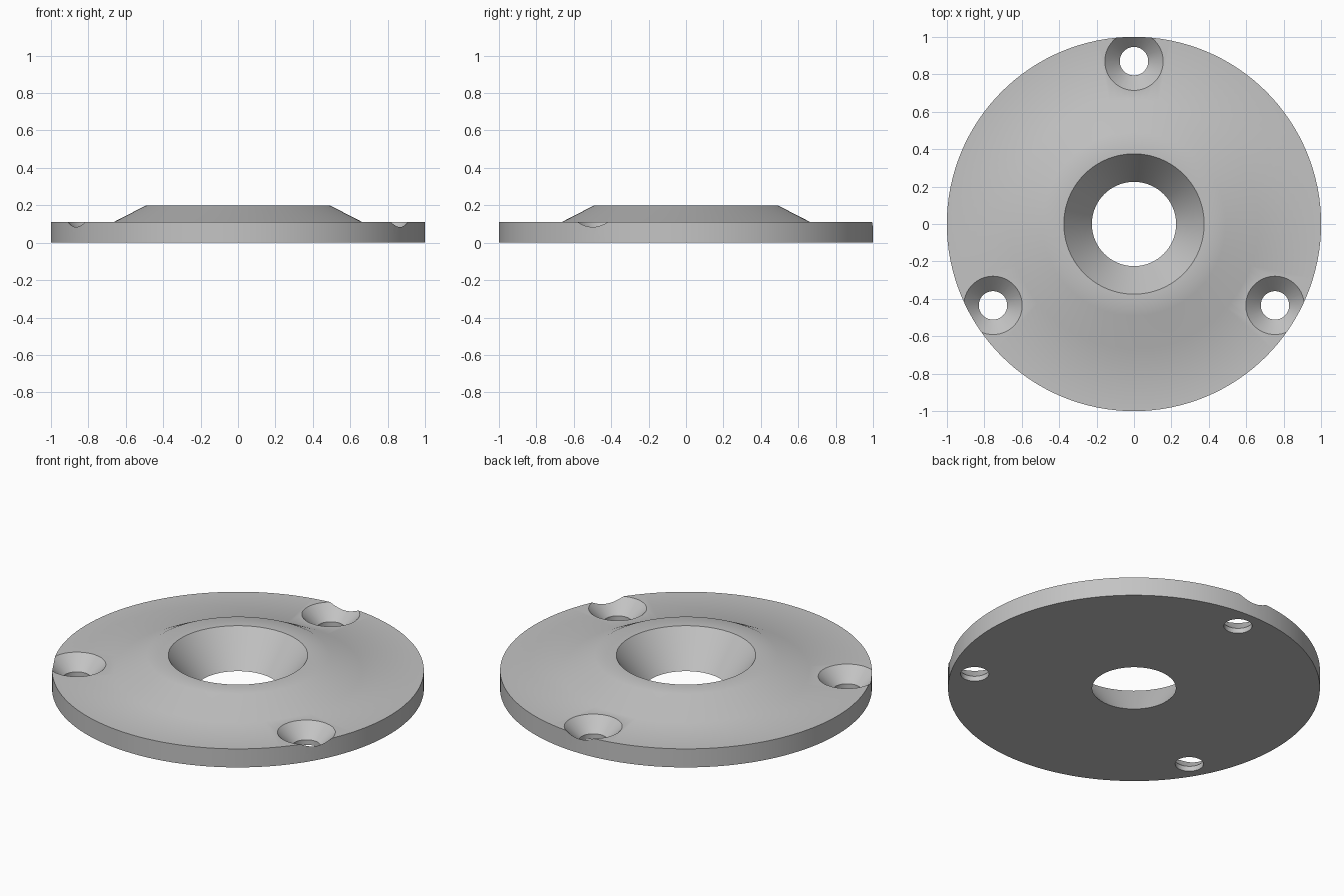
import bpy, bmesh, math

cube = bpy.data.objects.get("Cube")
if cube:
    bpy.data.objects.remove(cube, do_unlink=True)

grey = bpy.data.materials.new("plain grey")
grey.use_nodes = True
grey.diffuse_color = (0.55, 0.55, 0.55, 1)
grey.node_tree.nodes["Principled BSDF"].inputs["Base Color"].default_value = (0.55, 0.55, 0.55, 1)


def lathe(name, profile, steps, centre=(0, 0)):
    """Spin a closed (radius, height) profile around a vertical axis."""
    bm = bmesh.new()
    verts = [bm.verts.new((r, 0, z)) for r, z in profile]
    edges = [bm.edges.new((v, verts[i - 1])) for i, v in enumerate(verts)]
    bmesh.ops.spin(bm, geom=verts + edges, cent=(0, 0, 0), axis=(0, 0, 1),
                   angle=math.tau, steps=steps)
    bmesh.ops.remove_doubles(bm, verts=bm.verts, dist=1e-5)
    bmesh.ops.recalc_face_normals(bm, faces=bm.faces)
    mesh = bpy.data.meshes.new(name)
    bm.to_mesh(mesh)
    bm.free()
    mesh.materials.append(grey)
    obj = bpy.data.objects.new(name, mesh)
    obj.location = (*centre, 0)
    bpy.context.collection.objects.link(obj)
    return obj


# Round plate with a raised hub and a tapered centre bore
plate = lathe("flange_plate", [(0.225, 0), (1, 0), (1, 0.11), (0.665, 0.11),
                               (0.49, 0.2), (0.375, 0.2)], 128)

# Three countersunk screw holes; their cones break through the rim
bpy.context.view_layer.objects.active = plate
plate.select_set(True)
for i in range(3):
    angle = math.radians(90 + 120 * i)
    cutter = lathe("screw_hole_cutter", [(0, -0.1), (0.076, -0.1), (0.076, 0.03),
                                         (0.256, 0.21), (0, 0.21)], 64,
                   (0.87 * math.cos(angle), 0.87 * math.sin(angle)))
    cutter.hide_render = True
    cut = plate.modifiers.new("screw_hole", 'BOOLEAN')
    cut.operation = 'DIFFERENCE'
    cut.solver = 'EXACT'
    cut.object = cutter
    bpy.ops.object.modifier_apply(modifier=cut.name)
    bpy.data.objects.remove(cutter, do_unlink=True)

# Rounded look on walls and hub, crisp rims
bpy.ops.object.shade_smooth_by_angle(angle=math.radians(30))
